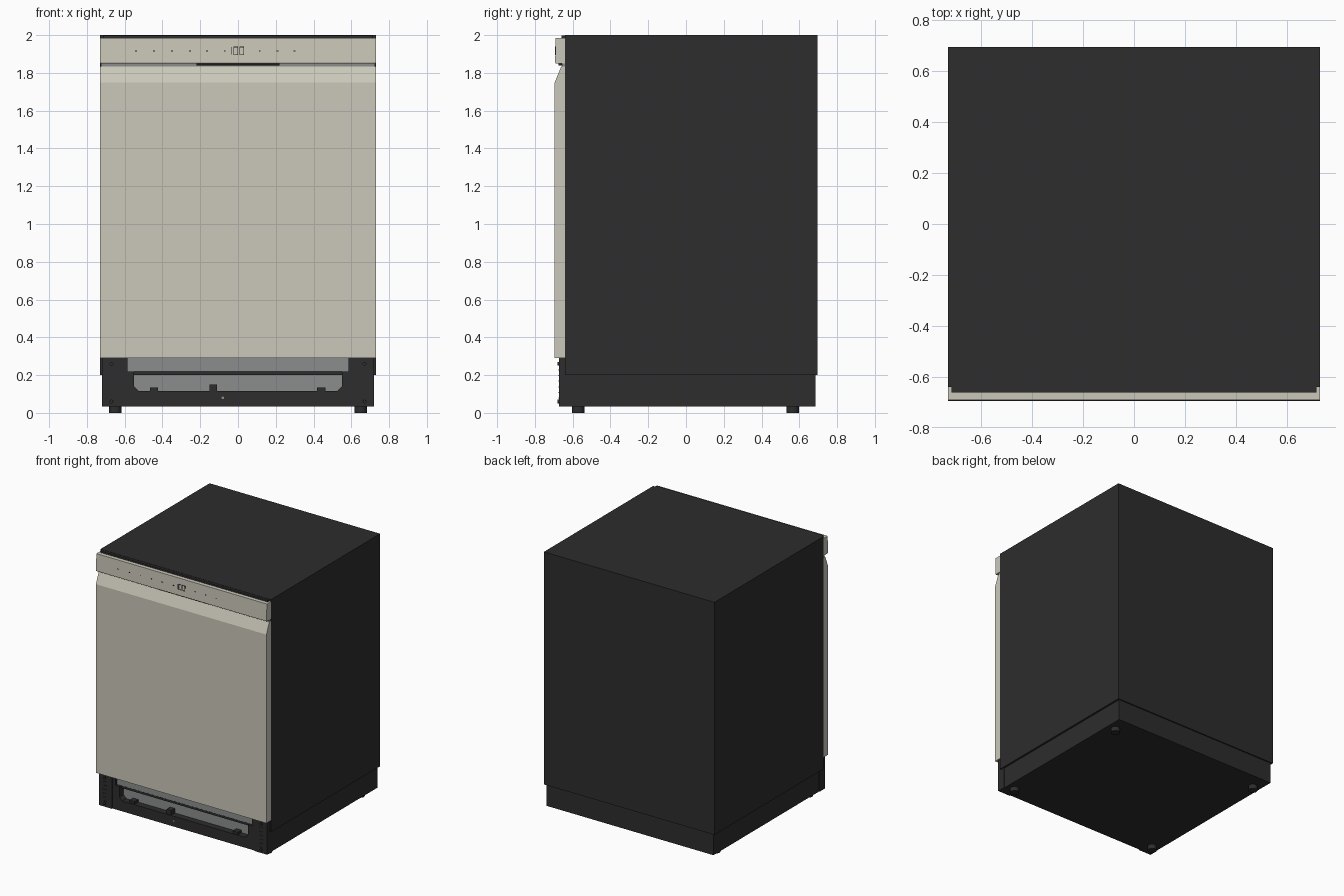
import bpy, bmesh, math
from mathutils import Vector

cube = bpy.data.objects.get("Cube")
if cube:
    bpy.data.objects.remove(cube, do_unlink=True)


def material(name, rgb):
    m = bpy.data.materials.new(name)
    m.use_nodes = True
    m.diffuse_color = (*rgb, 1)
    bsdf = m.node_tree.nodes["Principled BSDF"]
    bsdf.inputs["Base Color"].default_value = (*rgb, 1)
    bsdf.inputs["Roughness"].default_value = 0.6
    return m


BLACK = material("charcoal", (0.026, 0.026, 0.026))
BEIGE = material("warm beige", (0.60, 0.575, 0.49))
GREY = material("mid grey", (0.26, 0.27, 0.27))
INK = material("dark marking", (0.012, 0.012, 0.012))


def finish(name, bm, mat):
    bmesh.ops.recalc_face_normals(bm, faces=bm.faces)
    mesh = bpy.data.meshes.new(name)
    bm.to_mesh(mesh)
    bm.free()
    mesh.materials.append(mat)
    ob = bpy.data.objects.new(name, mesh)
    bpy.context.collection.objects.link(ob)
    return ob


def box(name, x, y, z, mat):
    """Box from (min, max) ranges on each axis."""
    bm = bmesh.new()
    bmesh.ops.create_cube(bm, size=1)
    for v in bm.verts:
        v.co = [r[0] if c < 0 else r[1] for c, r in zip(v.co, (x, y, z))]
    return finish(name, bm, mat)


def extrude(name, points, direction, mat):
    """Closed outline pushed along a direction."""
    bm = bmesh.new()
    face = bm.faces.new([bm.verts.new(p) for p in points])
    new = bmesh.ops.extrude_face_region(bm, geom=[face])["geom"]
    bmesh.ops.translate(bm, vec=Vector(direction),
                        verts=[g for g in new if isinstance(g, bmesh.types.BMVert)])
    return finish(name, bm, mat)


def cylinder(name, radius, depth, centre, mat, along_y=False):
    bm = bmesh.new()
    bmesh.ops.create_cone(bm, cap_ends=True, segments=24, radius1=radius,
                          radius2=radius, depth=depth)
    ob = finish(name, bm, mat)
    ob.location = centre
    if along_y:
        ob.rotation_euler.x = math.pi / 2
    return ob


W = 0.73

# Cabinet, plinth and feet
box("cabinet", (-W, W), (-0.64, 0.695), (0.2, 2.0), BLACK)
box("plinth", (-0.715, 0.715), (-0.605, 0.685), (0.035, 0.21), BLACK)
for side in (-1, 1):
    for y in (-0.57, 0.565):
        cylinder("foot", 0.033, 0.045, (side * 0.65, y, 0.0225), BLACK)

# Door with a sloped grip at the top
door = [(-0.64, 0.29), (-0.695, 0.29), (-0.695, 1.75), (-0.66, 1.835), (-0.64, 1.835)]
extrude("door", [(-W, y, z) for y, z in door], (2 * W, 0, 0), BEIGE)

# Control panel, grip strip and top seal
panel = [(-0.64, 1.85), (-0.69, 1.85), (-0.693, 1.855), (-0.69, 1.985), (-0.64, 1.985)]
extrude("control_panel", [(-W, y, z) for y, z in panel], (2 * W, 0, 0), BEIGE)
box("grip_strip", (-0.725, 0.725), (-0.657, -0.63), (1.83, 1.855), GREY)
box("grip_latch", (-0.22, 0.22), (-0.675, -0.65), (1.84, 1.852), INK)
box("top_seal", (-0.715, 0.715), (-0.66, -0.63), (1.98, 1.998), BLACK)

# Control markings and a small framed display
for x in (-0.54, -0.445, -0.35, -0.255, -0.165, -0.07, 0.115, 0.21, 0.3):
    box("control_mark", (x - 0.005, x + 0.005), (-0.694, -0.69), (1.914, 1.918), INK)
for x in (-0.012, 0.02):
    for dx in (-0.011, 0.011):
        box("display_frame_side", (x + dx - 0.0015, x + dx + 0.0015),
            (-0.694, -0.689), (1.897, 1.937), INK)
    for z in (1.897, 1.937):
        box("display_frame_bar", (x - 0.011, x + 0.011),
            (-0.694, -0.689), (z - 0.0015, z + 0.0015), INK)
box("display_divider", (-0.037, -0.034), (-0.694, -0.689), (1.897, 1.937), INK)

# Toe-kick frame with a recessed opening
half = [(0.715, 0.035), (0.715, 0.29), (0.585, 0.29), (0.585, 0.22),
        (0.55, 0.22), (0.55, 0.14), (0.525, 0.115)]
outline = half + [(-x, z) for x, z in reversed(half)]
extrude("toe_kick_frame", [(x, -0.665, z) for x, z in outline], (0, 0.06, 0), BLACK)
box("kick_upper_panel", (-0.585, 0.585), (-0.645, -0.63), (0.22, 0.29), GREY)
box("kick_lower_panel", (-0.55, 0.55), (-0.615, -0.6), (0.11, 0.215), GREY)
box("kick_shelf_edge", (-0.55, 0.55), (-0.646, -0.605), (0.214, 0.221), BLACK)

# Corner posts with ribs and screws
for side in (-1, 1):
    box("corner_post", sorted((side * 0.61, side * 0.72)), (-0.672, -0.605),
        (0.035, 0.29), BLACK)
    for z in (0.06, 0.26):
        cylinder("post_screw", 0.01, 0.012, (side * 0.67, -0.674, z), BLACK, True)
    for i in range(6):
        z = 0.075 + i * 0.03
        box("post_rib", sorted((side * 0.655, side * 0.685)), (-0.675, -0.67),
            (z, z + 0.006), BLACK)

# Clips along the kick bar
for x, w, top in ((-0.445, 0.022, 0.135), (0.44, 0.022, 0.135), (-0.13, 0.02, 0.15)):
    box("kick_clip", (x - w, x + w), (-0.66, -0.61), (0.11, top), BLACK)
cylinder("bar_screw", 0.007, 0.006, (-0.08, -0.666, 0.08), GREY, True)
